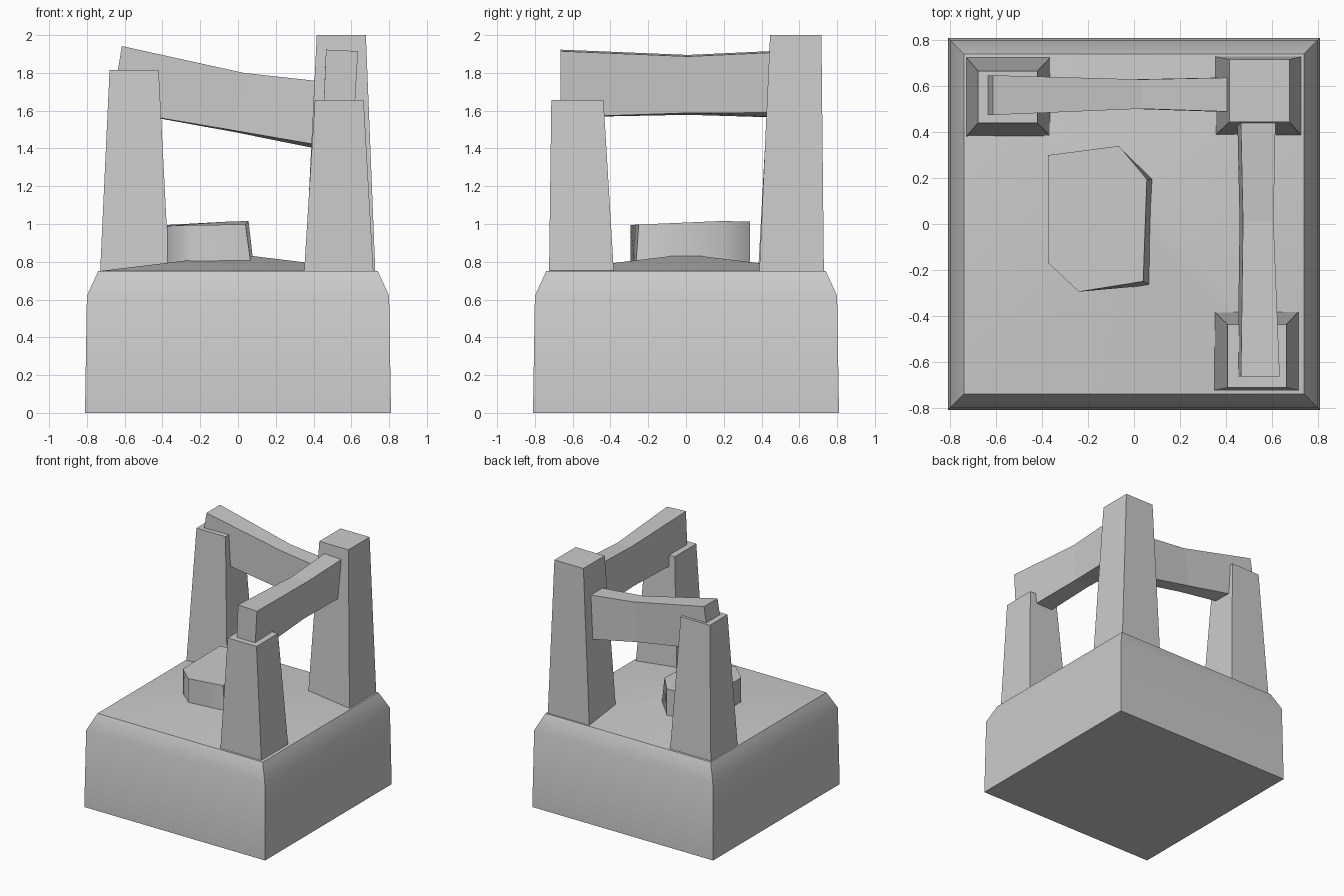
import bpy, bmesh, math

if "Cube" in bpy.data.objects:
    bpy.data.objects.remove(bpy.data.objects["Cube"])


def loft(name, rings, smooth=None):
    """Skin a list of equal-sized point rings and cap both ends."""
    bm = bmesh.new()
    vr = [[bm.verts.new(p) for p in r] for r in rings]
    n = len(vr[0])
    for a, b in zip(vr, vr[1:]):
        for i in range(n):
            j = (i + 1) % n
            bm.faces.new((a[i], a[j], b[j], b[i]))
    bm.faces.new(vr[0][::-1])
    bm.faces.new(vr[-1])
    bmesh.ops.recalc_face_normals(bm, faces=bm.faces)
    me = bpy.data.meshes.new(name)
    bm.to_mesh(me)
    bm.free()
    ob = bpy.data.objects.new(name, me)
    bpy.context.collection.objects.link(ob)
    if smooth:
        bpy.ops.object.select_all(action='DESELECT')
        ob.select_set(True)
        bpy.context.view_layer.objects.active = ob
        bpy.ops.object.shade_smooth_by_angle(angle=math.radians(smooth))
    return ob


def rect(x0, x1, y0, y1, z):
    return [(x0, y0, z), (x1, y0, z), (x1, y1, z), (x0, y1, z)]


# Plinth with chamfered rim and gently domed top
loft("plinth", [rect(-h, h, -h, h, z) for h, z in
                [(0.81, 0), (0.80, 0.62), (0.74, 0.75), (0.08, 0.83)]], smooth=30)

# Tapered pillars: foot rectangle, head rectangle, height
pillars = {
    "left_back_pillar": ((-0.73, -0.365, 0.382, 0.725), (-0.68, -0.42, 0.44, 0.667), 1.815),
    "tall_corner_pillar": ((0.355, 0.727, 0.388, 0.73), (0.417, 0.677, 0.445, 0.717), 2.0),
    "front_pillar": ((0.35, 0.717, -0.725, -0.382), (0.407, 0.665, -0.713, -0.437), 1.657),
}
for name, (foot, head, z) in pillars.items():
    loft(name, [rect(*foot, 0.745), rect(*head, z)])

# Back beam, sloping down to the tall pillar; sections along x:
# (top x, bottom x, front y, back y, top z, front bottom z, back bottom z)
loft("back_beam", [
    [(xt, yf, zt), (xt, yb, zt), (xb, yb, zb), (xb, yf, zf)]
    for xt, xb, yf, yb, zt, zf, zb in [
        (-0.615, -0.67, 0.475, 0.648, 1.942, 1.605, 1.605),
        (0.03, -0.02, 0.502, 0.63, 1.80, 1.495, 1.487),
        (0.62, 0.56, 0.483, 0.642, 1.735, 1.395, 1.37)]])

# Side beam between front and tall pillars; sections along y:
# (y, left x, right x, top z, right bottom z, left bottom z)
loft("side_beam", [
    [(xl, y, zt), (xr, y, zt - 0.008), (xr - 0.02, y, zr), (xl - 0.015, y, zl)]
    for y, xl, xr, zt, zr, zl in [
        (-0.665, 0.466, 0.635, 1.923, 1.565, 1.565),
        (0.01, 0.475, 0.608, 1.895, 1.588, 1.578),
        (0.62, 0.462, 0.62, 1.923, 1.59, 1.56)]])

# Irregular six-sided stone in the middle
stone = [(-0.375, 0.30), (-0.065, 0.34), (0.085, 0.195),
         (0.072, -0.267), (-0.24, -0.295), (-0.375, -0.17)]
stone_top = [(-0.375, 0.30, 0.995), (-0.065, 0.34, 1.012), (0.056, 0.195, 1.016),
             (0.04, -0.25, 0.997), (-0.24, -0.295, 0.995), (-0.375, -0.17, 0.99)]
loft("centre_stone", [[(x, y, 0.76) for x, y in stone], stone_top], smooth=50)
